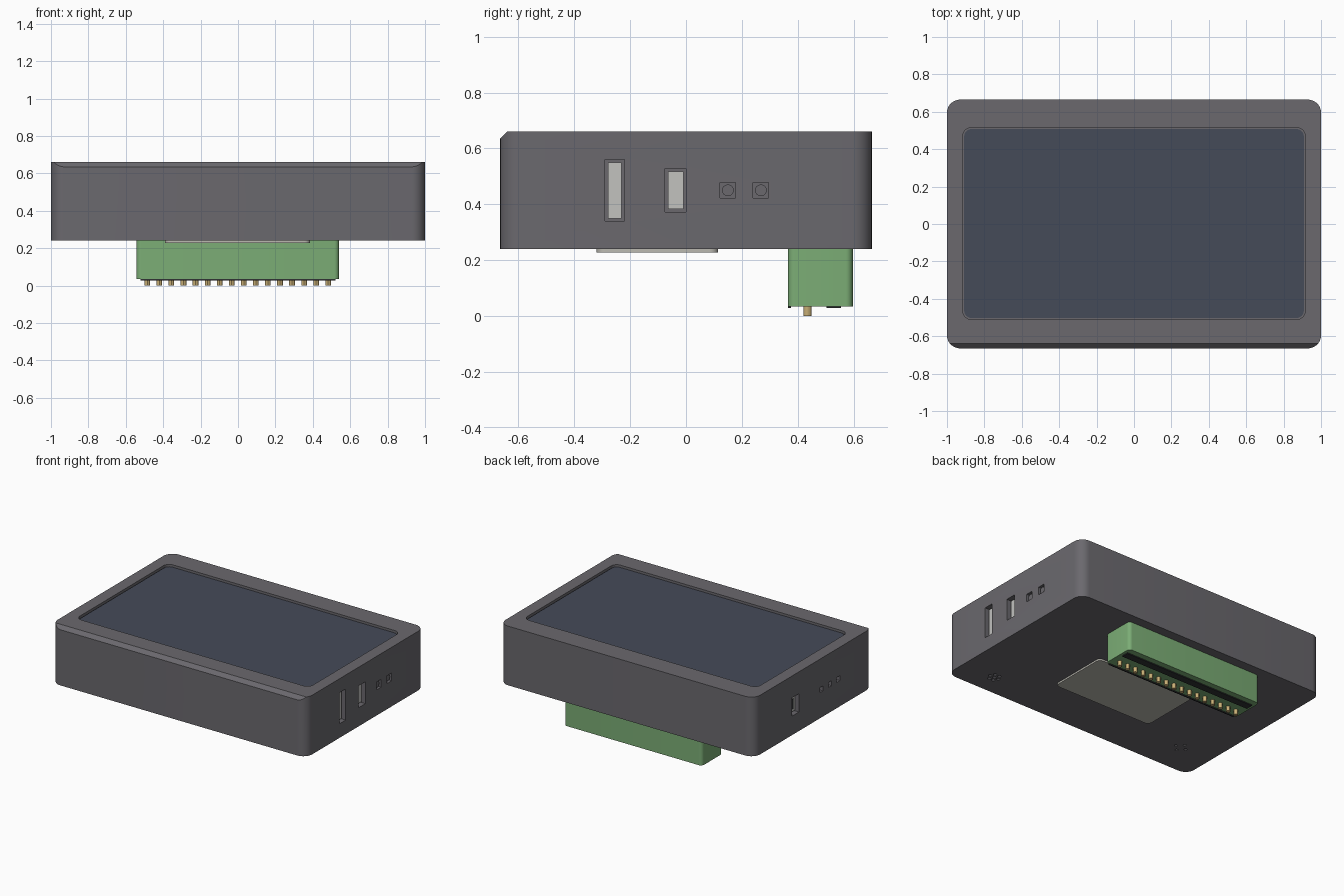
import bpy, bmesh, math
from mathutils import Vector

old = bpy.data.objects.get("Cube")
if old:
    bpy.data.objects.remove(old, do_unlink=True)


def material(name, rgb):
    m = bpy.data.materials.new(name)
    m.use_nodes = True
    m.diffuse_color = (*rgb, 1)
    m.node_tree.nodes["Principled BSDF"].inputs["Base Color"].default_value = (*rgb, 1)
    return m


CASE = material("charcoal grey", (.145, .14, .155))
GLASS = material("dark blue glass", (.06, .07, .098))
GREEN = material("terminal green", (.2, .42, .18))
BRASS = material("pale brass", (.58, .43, .18))
METAL = material("light metal", (.54, .54, .52))
PLATE = material("plate grey", (.5, .49, .44))
BLACK = material("black plastic", (.03, .032, .034))


def finish(bm, name, mat):
    bmesh.ops.recalc_face_normals(bm, faces=bm.faces)
    me = bpy.data.meshes.new(name)
    bm.to_mesh(me)
    bm.free()
    me.materials.append(mat)
    ob = bpy.data.objects.new(name, me)
    bpy.context.collection.objects.link(ob)
    return ob


def block(name, mat, x, y, z, r=0, chamfer=None):
    """Box from ranges, with optional rounded vertical corners and a cutting plane."""
    bm = bmesh.new()
    bmesh.ops.create_cube(bm, size=1)
    for v in bm.verts:
        v.co = [lo + (c + .5) * (hi - lo) for c, (lo, hi) in zip(v.co, (x, y, z))]
    if r:
        edges = [e for e in bm.edges if abs(e.verts[0].co.z - e.verts[1].co.z) > 1e-5]
        bmesh.ops.bevel(bm, geom=edges, offset=r, segments=8, profile=.5, affect='EDGES')
    if chamfer:
        co, no = chamfer
        cut = bmesh.ops.bisect_plane(bm, geom=bm.verts[:] + bm.edges[:] + bm.faces[:],
                                     plane_co=co, plane_no=no, clear_outer=True)
        rim = [e for e in cut["geom_cut"] if isinstance(e, bmesh.types.BMEdge)]
        bmesh.ops.holes_fill(bm, edges=rim)
    return finish(bm, name, mat)


def rod(name, mat, centre, r, length, axis='Z', sides=16):
    bm = bmesh.new()
    bmesh.ops.create_cone(bm, cap_ends=True, segments=sides, radius1=r, radius2=r, depth=length)
    ob = finish(bm, name, mat)
    turn = Vector((0, 0, 1)).rotation_difference(Vector((1, 0, 0) if axis == 'X' else (0, 0, 1)))
    ob.data.transform(turn.to_matrix().to_4x4())
    ob.location = centre
    return ob


def smooth(ob):
    bpy.ops.object.select_all(action='DESELECT')
    ob.select_set(True)
    bpy.context.view_layer.objects.active = ob
    bpy.ops.object.shade_smooth_by_angle(angle=math.radians(30))


def span(c, w):
    return (c - w / 2, c + w / 2)


# Case with a sloped front top edge
case = block("case", CASE, (-1, 1), (-.665, .665), (.24, .66), .07,
             ((0, -.64, .66), (0, -1, 1)))
cutters = []


def side_port(side, y, z, w, h, depth=.05):
    cutters.append(block("port_cutter", CASE, span(side, depth * 2), span(y, w), span(z, h)))


# Screen recess and glass
cutters.append(block("screen_cutter", CASE, (-.915, .915), (-.51, .515), (.64, .7), .045))
smooth(block("screen", GLASS, (-.908, .908), (-.503, .508), (.63, .647), .04))

# Right wall: two metal sockets and two buttons
for name, y, z, w, h in (("tall_socket", -.255, .45, .07, .22),
                         ("short_socket", -.037, .45, .075, .155)):
    side_port(1, y, z, w, h)
    block(name, METAL, (.94, .975), span(y, w - .02), span(z, h - .02))
for y in (.15, .268):
    side_port(1, y, .45, .055, .055)
    smooth(rod("button", CASE, (.965, y, .45), .021, .05, 'X'))

# Left wall: one socket and three small holes
side_port(-1, .2, .44, .075, .13)
block("left_socket", METAL, (-.975, -.94), span(.2, .055), span(.44, .11))
block("left_socket_slot", BLACK, (-.979, -.974), span(.2, .02), span(.44, .07))
for y in (-.09, -.185, -.28):
    side_port(-1, y, .44, .035, .035)

# Underside: vent cluster and a ring of small holes
vents = [(.74, -.51, .012)]
for i in range(6):
    a = math.tau * i / 6
    vents.append((.74 + .034 * math.cos(a), -.51 + .034 * math.sin(a), .012))
for i in range(4):
    a = math.tau * i / 4
    vents.append((-.75 + .04 * math.cos(a), -.43 + .04 * math.sin(a), .01))
for x, y, r in vents:
    cutters.append(rod("vent_cutter", CASE, (x, y, .24), r, .06, sides=10))

# Cut the openings, then remove the cutters
bpy.context.view_layer.update()
bpy.context.view_layer.objects.active = case
for c in cutters:
    c.hide_render = True
    mod = case.modifiers.new("opening", 'BOOLEAN')
    mod.operation, mod.solver, mod.object = 'DIFFERENCE', 'EXACT', c
    bpy.ops.object.modifier_apply(modifier=mod.name)
for c in cutters:
    bpy.data.objects.remove(c, do_unlink=True)
smooth(case)

# Plate under the case
smooth(block("underside_plate", PLATE, (-.39, .385), (-.32, .115), (.228, .245), .03))

# Terminal block with dark strips and a row of pins
smooth(block("terminal_block", GREEN, (-.543, .54), (.365, .597), (.035, .25), .025))
block("rear_strip", BLACK, (-.52, .52), (.503, .555), (.028, .04))
block("front_strip", BLACK, (-.52, .52), (.366, .375), (.028, .04))
for i in range(16):
    smooth(rod("pin", BRASS, (-.485 + i * .0645, .435, .025), .015, .05, sides=12))
